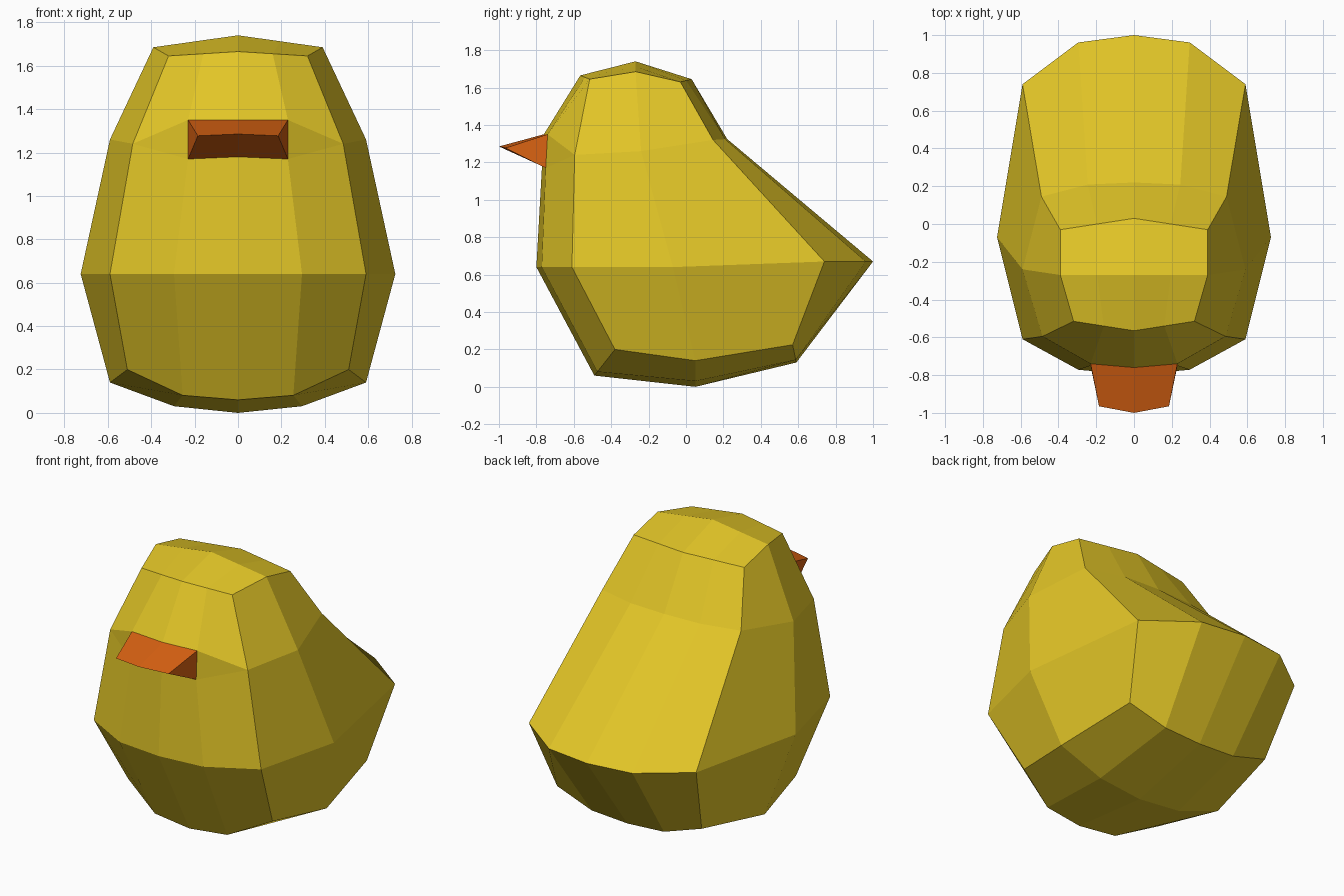
import bpy
import bmesh
from mathutils import Vector

cube = bpy.data.objects.get("Cube")
if cube:
    bpy.data.objects.remove(cube, do_unlink=True)


def material(name, rgb):
    mat = bpy.data.materials.new(name)
    mat.use_nodes = True
    mat.diffuse_color = (*rgb, 1)
    mat.node_tree.nodes["Principled BSDF"].inputs["Base Color"].default_value = (*rgb, 1)
    return mat


def between(centre, corner, bend):
    """Middle point of a panel: halfway in x, bent toward the centre in y and z."""
    point = Vector(centre).lerp(Vector(corner), bend)
    point.x = corner[0] / 2
    return point


def ring(front, front_corner, side, back_corner, back, bend=0.15):
    """Half ring from front centre, around the left side, to back centre."""
    return [Vector(front), between(front, front_corner, bend), Vector(front_corner),
            Vector(side), Vector(back_corner), between(back, back_corner, bend),
            Vector(back)]


def build(name, faces, mat):
    """Make half a mesh from corner points, weld it and mirror it."""
    bm = bmesh.new()
    for points in faces:
        unique = [p for i, p in enumerate(points) if (p - points[i - 1]).length > 1e-4]
        if len(unique) > 2:
            bm.faces.new([bm.verts.new(p) for p in unique])
    bmesh.ops.remove_doubles(bm, verts=bm.verts, dist=1e-4)
    # mirrored other half
    copy = bmesh.ops.duplicate(bm, geom=bm.verts[:] + bm.edges[:] + bm.faces[:])["geom"]
    for v in [g for g in copy if isinstance(g, bmesh.types.BMVert)]:
        v.co.x = -v.co.x
    bmesh.ops.reverse_faces(bm, faces=[g for g in copy if isinstance(g, bmesh.types.BMFace)])
    bmesh.ops.remove_doubles(bm, verts=bm.verts, dist=1e-4)
    bmesh.ops.recalc_face_normals(bm, faces=bm.faces)
    mesh = bpy.data.meshes.new(name)
    bm.to_mesh(mesh)
    bm.free()
    mesh.materials.append(mat)
    obj = bpy.data.objects.new(name, mesh)
    bpy.context.collection.objects.link(obj)
    return obj


def cap(loop, centre, bend):
    """Close a half ring with a grid of four panels."""
    c, m = Vector(centre), between(centre, loop[3], bend)
    return [[loop[0], loop[1], m, c], [loop[1], loop[2], loop[3], m],
            [m, loop[3], loop[4], loop[5]], [c, m, loop[5], loop[6]]]


yellow = material("yellow_feathers", (0.76, 0.56, 0.02))
orange = material("orange_beak", (0.68, 0.12, 0.006))

# Body rings from the belly to the crown
belly = ring((0, -0.49, 0.06), (0.51, -0.38, 0.2), (0.59, 0.05, 0.14),
             (0.51, 0.57, 0.225), (0, 0.59, 0.13))
waist = ring((0, -0.8, 0.64), (0.59, -0.61, 0.64), (0.725, -0.07, 0.64),
             (0.59, 0.74, 0.67), (0, 1, 0.67))
face_top = ring((0, -0.76, 1.35), (0.485, -0.595, 1.24), (0.59, -0.24, 1.26),
                (0.49, 0.145, 1.32), (0, 0.22, 1.325))
crown = ring((0, -0.565, 1.665), (0.32, -0.515, 1.645), (0.39, -0.27, 1.685),
             (0.39, -0.03, 1.63), (0, 0.03, 1.645), bend=0.5)

# The face ring splits in two at the front to hold the beak
face_top[1] = Vector((0.23, -0.74, 1.35))
face_low = [p.copy() for p in face_top]
face_low[0] = Vector((0, -0.77, 1.18))
face_low[1] = Vector((0.23, -0.75, 1.17))

# Body
loops = [belly, waist, face_low, face_top, crown]
panels = [[low[i], low[i + 1], high[i + 1], high[i]]
          for low, high in zip(loops, loops[1:]) for i in range(len(low) - 1)]
panels += cap(belly, (0, 0.05, 0), 0.22) + cap(crown, (0, -0.27, 1.74), 0.5)
build("body", panels, yellow)

# Wedge beak growing from the split in the face
tip, tip_corner = Vector((0, -1, 1.285)), Vector((0.185, -0.965, 1.277))
build("beak", [[face_top[0], face_top[1], tip_corner, tip],
               [face_low[0], face_low[1], tip_corner, tip],
               [face_top[1], face_low[1], tip_corner],
               [face_top[0], face_top[1], face_low[1], face_low[0]]], orange)
